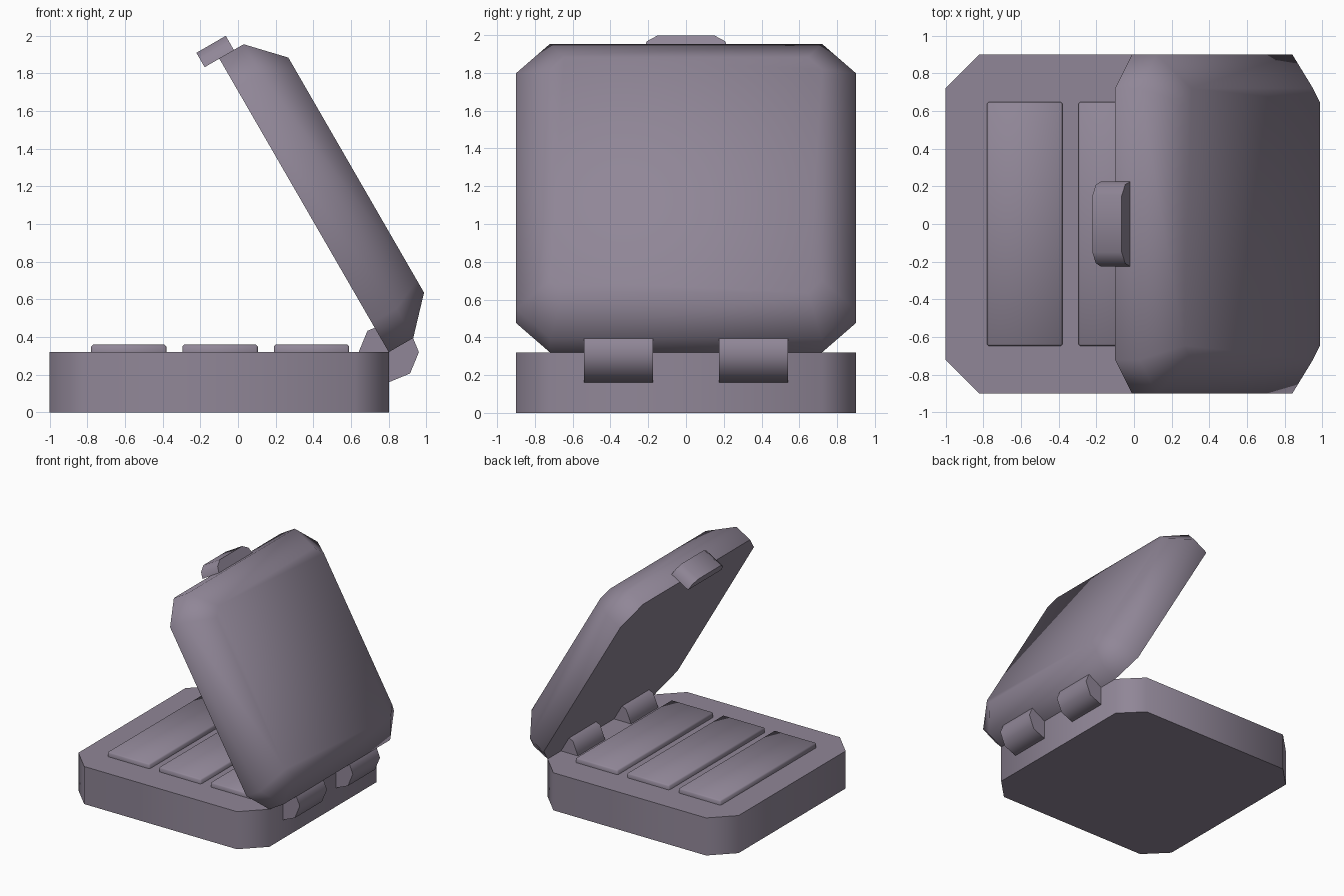
import bpy, bmesh, math
from mathutils import Matrix, Vector

cube = bpy.data.objects.get("Cube")
if cube:
    bpy.data.objects.remove(cube, do_unlink=True)

mat = bpy.data.materials.new("muted mauve grey")
mat.use_nodes = True
colour = (0.28, 0.24, 0.31, 1)
mat.diffuse_color = colour
mat.node_tree.nodes["Principled BSDF"].inputs["Base Color"].default_value = colour


def finish(name, bm, matrix=None):
    """Turn a bmesh into a smooth object with sharp edges kept."""
    if matrix:
        bm.transform(matrix)
    bmesh.ops.recalc_face_normals(bm, faces=bm.faces[:])
    mesh = bpy.data.meshes.new(name)
    bm.to_mesh(mesh)
    bm.free()
    mesh.materials.append(mat)
    for p in mesh.polygons:
        p.use_smooth = True
    mesh.set_sharp_from_angle(angle=math.radians(55))
    ob = bpy.data.objects.new(name, mesh)
    bpy.context.scene.collection.objects.link(ob)
    return ob


def loft(rings):
    """Join equal rings of points and cap both ends."""
    bm = bmesh.new()
    loops = [[bm.verts.new(p) for p in ring] for ring in rings]
    n = len(loops[0])
    for a, b in zip(loops, loops[1:]):
        for i in range(n):
            j = (i + 1) % n
            bm.faces.new((a[i], a[j], b[j], b[i]))
    bm.faces.new(loops[0][::-1])
    bm.faces.new(loops[-1])
    return bm


def cut_square(half, cut, z, cx):
    """Square ring with chamfered corners."""
    s = half - cut
    pts = [(half, -s), (half, s), (s, half), (-s, half),
           (-half, s), (-half, -s), (-s, -half), (s, -half)]
    return [(x + cx, y, z) for x, y in pts]


# Case base
finish("case_base", loft([cut_square(0.9, 0.18, z, -0.1) for z in (0, 0.32)]))

# Open lid: local x runs away from the hinge, local z points outward
c, s = math.cos(math.radians(60)), math.sin(math.radians(60))
tilt = Matrix(((-c, 0, s, 0.8), (0, -1, 0, 0), (s, 0, c, 0.32), (0, 0, 0, 1)))
inset = 0.18
top_cut = 0.18 - inset * (2 - math.sqrt(2))
finish("lid", loft([cut_square(0.9, 0.18, 0, 0.9),
                    cut_square(0.9, 0.18, 0.15, 0.9),
                    cut_square(0.9 - inset, top_cut, 0.32, 0.9)]), tilt)

# Latch tab with rounded outer corners on the lid edge
half = [(1.798, 0.225), (1.85, 0.208), (1.886, 0.15)]
outline = half + [(u, -y) for u, y in reversed(half)]
finish("latch", loft([[(u, y, w) for u, y in outline] for w in (-0.09, 0.09)]), tilt)

# Three powder pans
for name, x in (("left", 0.39), ("middle", -0.095), ("right", -0.58)):
    bm = bmesh.new()
    bmesh.ops.create_cube(bm, size=1)
    bm.transform(Matrix.Translation((x, 0, 0.32)) @ Matrix.Diagonal((0.4, 1.295, 0.08, 1)))
    bmesh.ops.bevel(bm, geom=bm.edges[:], offset=0.01, segments=1, affect='EDGES')
    finish(name + "_pan", bm)

# Two eight-sided hinge barrels
for name, y in (("front", -0.357), ("back", 0.357)):
    rings = [[(0.8 + 0.16 * math.cos(k * math.pi / 4), y + d,
               0.32 + 0.16 * math.sin(k * math.pi / 4)) for k in range(8)]
             for d in (-0.183, 0.183)]
    finish(name + "_hinge", loft(rings))
